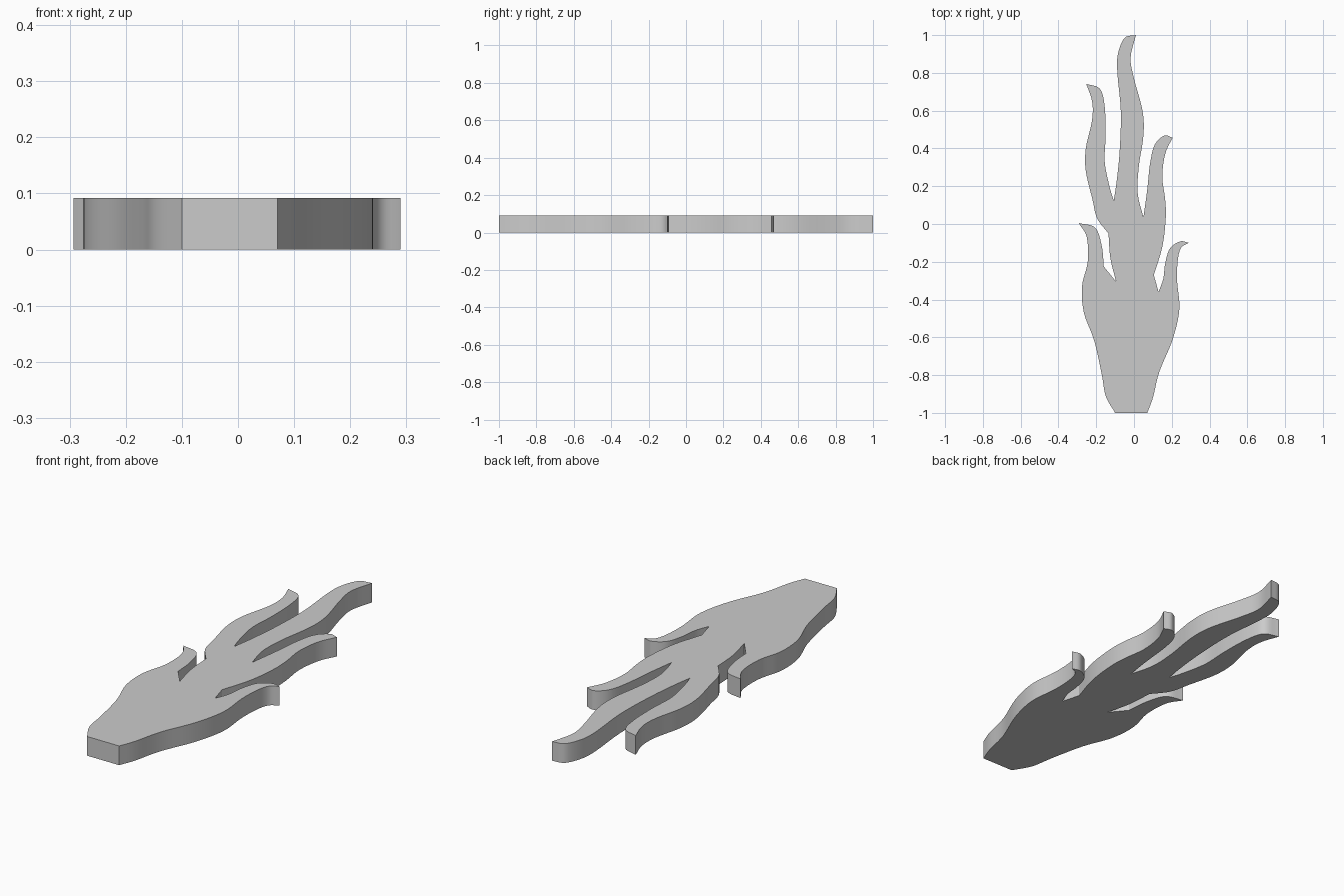
import bpy
import bmesh
import math
from mathutils import Vector

THICKNESS = 0.092
STEPS = 5

default_cube = bpy.data.objects.get("Cube")
if default_cube:
    bpy.data.objects.remove(default_cube, do_unlink=True)


def make_material(name, colour):
    material = bpy.data.materials.new(name)
    material.use_nodes = True
    material.diffuse_color = colour
    for node in material.node_tree.nodes:
        if node.type == 'BSDF_PRINCIPLED':
            node.inputs["Base Color"].default_value = colour
    return material


def smooth_run(points):
    """Catmull-Rom samples along one run, leaving out its final point."""
    points = [Vector(p) for p in points]
    if len(points) == 2:
        return points[:1]
    padded = [2 * points[0] - points[1]] + points + [2 * points[-1] - points[-2]]
    samples = []
    for before, start, end, after in zip(padded, padded[1:], padded[2:], padded[3:]):
        for step in range(STEPS):
            t = step / STEPS
            linear = (end - before) * t
            square = (2 * before - 5 * start + 4 * end - after) * t ** 2
            cubic = (3 * start - before - 3 * end + after) * t ** 3
            samples.append(start + (linear + square + cubic) / 2)
    return samples


# Flame outline, counter-clockwise; every run begins at a sharp corner
runs = [
    # flat base
    [(-.1, -1)],
    # right flank up to the low right tongue
    [(.07, -1), (.1, -.92), (.135, -.78), (.205, -.61), (.24, -.45),
     (.228, -.3), (.232, -.19), (.25, -.125)],
    # inner side of the low right tongue
    [(.29, -.1), (.245, -.092), (.19, -.13), (.165, -.21), (.155, -.29)],
    # notch wall
    [(.13, -.36)],
    # outer side of the upper right tongue
    [(.105, -.27), (.15, -.12), (.168, .03), (.165, .13), (.15, .25), (.165, .37)],
    # inner side of the upper right tongue
    [(.204, .457), (.16, .468), (.11, .42), (.085, .32), (.07, .18)],
    # right side of the central tongue
    [(.05, .035), (.02, .16), (.025, .3), (.05, .47), (.045, .6), (0, .77),
     (-.018, .88)],
    # left side of the central tongue
    [(.01, 1), (-.05, .985), (-.085, .9), (-.088, .8), (-.07, .6),
     (-.075, .4), (-.09, .24)],
    # inner side of the upper left tongue
    [(-.107, .123), (-.13, .2), (-.155, .33), (-.15, .47), (-.155, .62), (-.18, .715)],
    # outer side of the upper left tongue
    [(-.253, .742), (-.222, .65), (-.222, .55), (-.255, .4), (-.255, .28),
     (-.22, .13), (-.195, .03)],
    # notch wall
    [(-.135, -.05), (-.125, -.18)],
    [(-.095, -.305)],
    # inner side of the low left tongue
    [(-.16, -.225), (-.17, -.12), (-.205, -.02)],
    # left flank down to the base
    [(-.293, .005), (-.25, -.07), (-.245, -.2), (-.275, -.33), (-.265, -.47),
     (-.21, -.62), (-.17, -.8), (-.15, -.91)],
]

outline = []
for run, following in zip(runs, runs[1:] + runs[:1]):
    outline += smooth_run(run + following[:1])

# Flame plate: the outline filled and raised to its thickness
bm = bmesh.new()
base = bm.faces.new([bm.verts.new((p.x, p.y, 0)) for p in outline])
raised = bmesh.ops.extrude_face_region(bm, geom=[base], use_keep_orig=True)
top_verts = [g for g in raised["geom"] if isinstance(g, bmesh.types.BMVert)]
bmesh.ops.translate(bm, verts=top_verts, vec=(0, 0, THICKNESS))
bmesh.ops.recalc_face_normals(bm, faces=bm.faces)
mesh = bpy.data.meshes.new("flame_plate")
bm.to_mesh(mesh)
bm.free()

flame = bpy.data.objects.new("flame_plate", mesh)
bpy.context.collection.objects.link(flame)
mesh.materials.append(make_material("plain grey", (0.6, 0.6, 0.6, 1)))

# Soft curved walls with crisp rims and tips
bpy.ops.object.select_all(action='DESELECT')
flame.select_set(True)
bpy.context.view_layer.objects.active = flame
bpy.ops.object.shade_smooth_by_angle(angle=math.radians(30))
